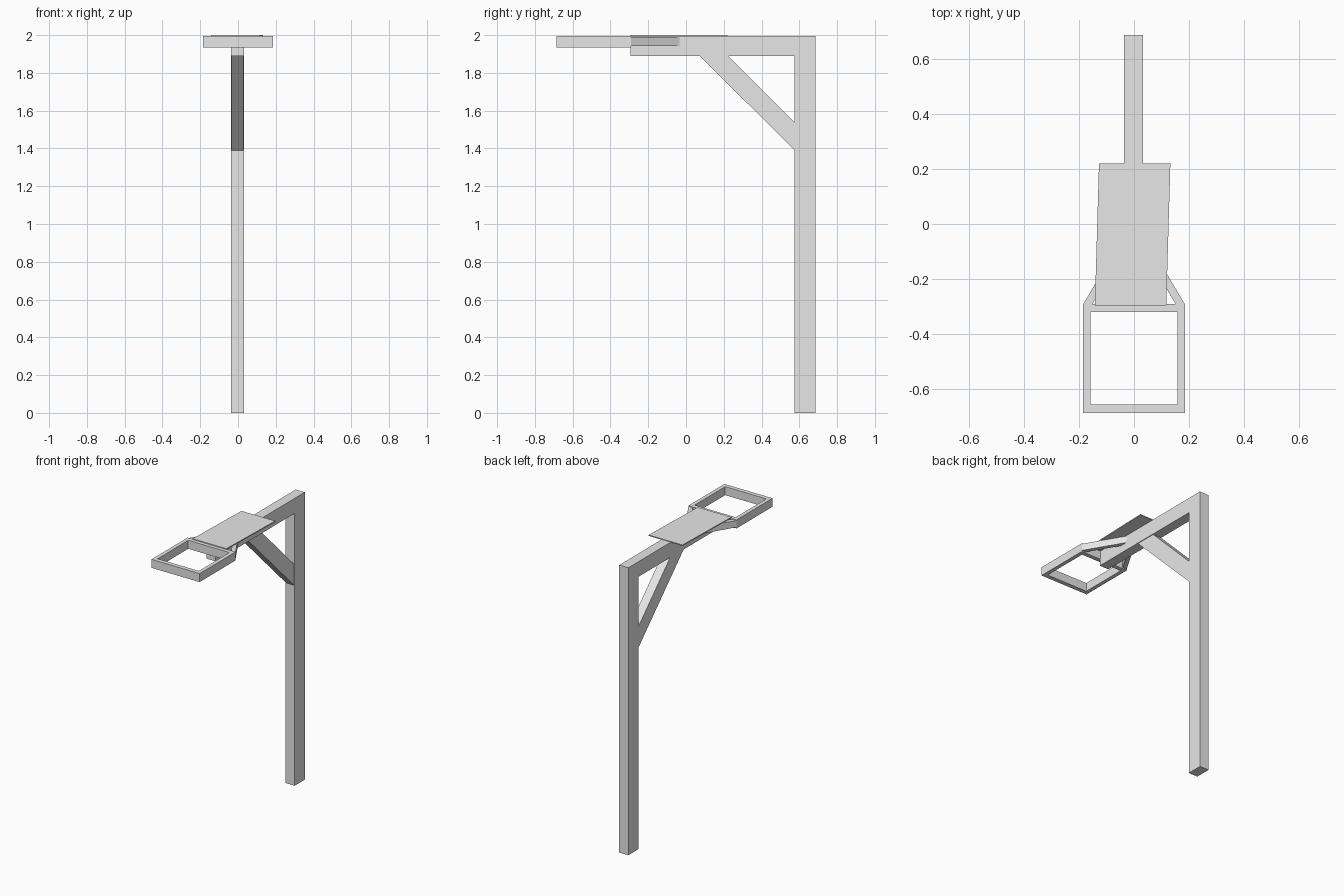
import bpy
import bmesh
from mathutils import Vector

cube = bpy.data.objects.get("Cube")
if cube:
    bpy.data.objects.remove(cube, do_unlink=True)

# Single plain grey finish
GREY = (0.8, 0.8, 0.8, 1.0)
grey = bpy.data.materials.new("plain_grey")
grey.use_nodes = True
grey.diffuse_color = GREY
grey.node_tree.nodes["Principled BSDF"].inputs["Base Color"].default_value = GREY


def finish(name, bm):
    bmesh.ops.recalc_face_normals(bm, faces=bm.faces)
    mesh = bpy.data.meshes.new(name)
    bm.to_mesh(mesh)
    bm.free()
    mesh.materials.append(grey)
    obj = bpy.data.objects.new(name, mesh)
    bpy.context.collection.objects.link(obj)
    return obj


def prism(name, outline, direction, place):
    """Extrude a flat outline, placed in space by a function, along a vector."""
    bm = bmesh.new()
    face = bm.faces.new([bm.verts.new(place(a, b)) for a, b in outline])
    grown = bmesh.ops.extrude_face_region(bm, geom=[face])["geom"]
    verts = [g for g in grown if isinstance(g, bmesh.types.BMVert)]
    bmesh.ops.translate(bm, verts=verts, vec=Vector(direction))
    return finish(name, bm)


def side_prism(name, outline, x0, x1):
    return prism(name, outline, (x1 - x0, 0, 0), lambda y, z: (x0, y, z))


def flat_prism(name, outline, z0, z1):
    return prism(name, outline, (0, 0, z1 - z0), lambda x, y: (x, y, z0))


# Post and arm share one L-shaped profile
side_prism("post_and_arm",
           [(0.685, 0), (0.685, 1.995), (-0.295, 1.995), (-0.295, 1.89),
            (0.575, 1.89), (0.575, 0)], -0.037, 0.033)

# Diagonal brace under the arm
side_prism("brace", [(0.07, 1.892), (0.22, 1.892), (0.577, 1.535), (0.577, 1.388)],
           -0.034, 0.028)

# Thin panel, slightly skewed, lying on the arm
flat_prism("top_panel",
           [(-0.127, 0.22), (0.132, 0.22), (0.117, -0.295), (-0.142, -0.295)],
           1.993, 2.0)

# Open rectangular frame: outer and inner loops bridged into a ring
bm = bmesh.new()
loops = []
for x, front, back in ((0.185, -0.685, -0.29), (0.158, -0.655, -0.32)):
    for z in (1.935, 1.994):
        loops.append([bm.verts.new((px, py, z)) for px, py in
                      ((-x, front), (x, front), (x, back), (-x, back))])
outer_low, outer_high, inner_low, inner_high = loops
for a, b in ((outer_low, outer_high), (outer_high, inner_high),
             (inner_high, inner_low), (inner_low, outer_low)):
    for i in range(4):
        j = (i + 1) % 4
        bm.faces.new((a[i], a[j], b[j], b[i]))
finish("front_frame", bm)

# Angled struts joining the frame corners to the arm
for name, s in (("left_strut", 1), ("right_strut", -1)):
    flat_prism(name, [(s * 0.185, -0.292), (s * 0.03, -0.03),
                      (s * 0.03, -0.085), (s * 0.152, -0.292)], 1.943, 1.99)
